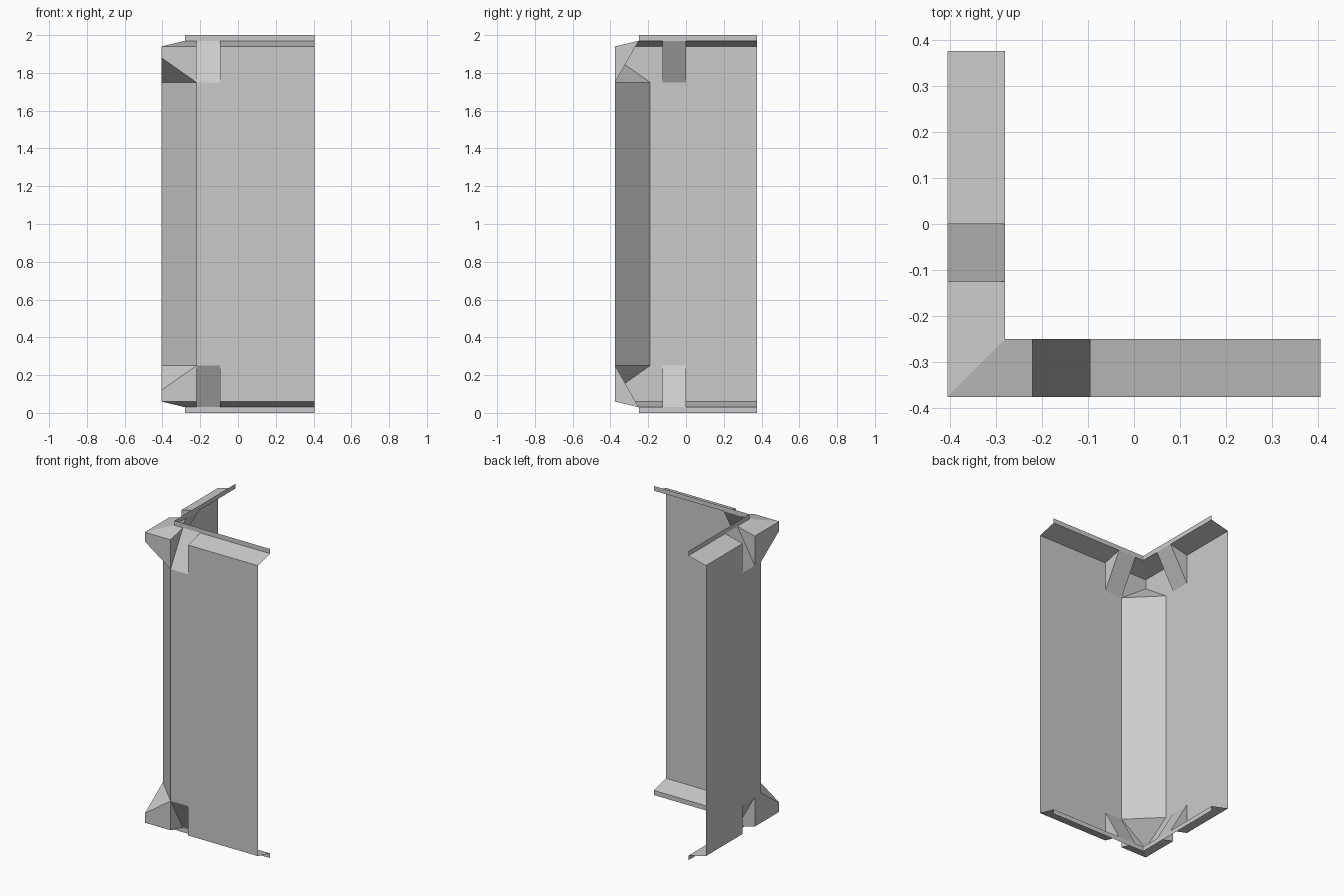
import bpy
import bmesh

cube = bpy.data.objects.get("Cube")
if cube:
    bpy.data.objects.remove(cube, do_unlink=True)

CORNER_X, CORNER_Y = -0.405, -0.375   # outer corner of the L-shaped wall
MID, TOP = 1.0, 2.0
PANEL, FLANGE = 1.94, 1.97            # panel top, inner edge of the flange
NOTCH, APEX = 1.75, 1.88              # notch foot, tip of the corner facet
DEPTH, CHAMFER = 0.125, 0.185

bm = bmesh.new()
cache = {}


def vert(x, y, z):
    key = (round(x, 4), round(y, 4), round(z, 4))
    if key not in cache:
        cache[key] = bm.verts.new(key)
    return cache[key]


def face(points):
    """Add a face to the upper half and its reflection to the lower half."""
    for flip in (False, True):
        loop = []
        for x, y, z in points:
            v = vert(x, y, TOP - z if flip else z)
            if v not in loop:
                loop.append(v)
        bm.faces.new(loop)


def arm(length, n0, n1, place):
    """One wall arm: s runs along it from the corner, d goes inward."""
    def add(*pts):
        face([place(*p) for p in pts])

    # main panel with the notch cut into its upper edge
    add((CHAMFER, 0, MID), (CHAMFER, 0, NOTCH), (n0, 0, NOTCH), (n1, 0, NOTCH),
        (n1, 0, PANEL), (length, 0, PANEL), (length, 0, MID))
    # cheek between the corner facet and the notch
    add((0, 0, APEX), (CHAMFER, 0, NOTCH), (n0, 0, NOTCH),
        (n0, 0, PANEL), (0, 0, PANEL))
    # sloped flange either side of the notch, mitred at the corner
    add((0, 0, PANEL), (n0, 0, PANEL), (n0, DEPTH, FLANGE), (DEPTH, DEPTH, FLANGE))
    add((n1, 0, PANEL), (length, 0, PANEL), (length, DEPTH, FLANGE), (n1, DEPTH, FLANGE))
    # notch ramp and its two side walls
    add((n0, 0, NOTCH), (n1, 0, NOTCH), (n1, DEPTH, FLANGE), (n0, DEPTH, FLANGE))
    for s in (n0, n1):
        add((s, 0, NOTCH), (s, 0, PANEL), (s, DEPTH, FLANGE))
    # upright lip along the inner edge of the flange
    add((DEPTH, DEPTH, FLANGE), (n0, DEPTH, FLANGE), (n1, DEPTH, FLANGE),
        (length, DEPTH, FLANGE), (length, DEPTH, TOP), (DEPTH, DEPTH, TOP))


def front(s, d, z):
    return CORNER_X + s, CORNER_Y + d, z


def side(s, d, z):
    return CORNER_X + d, CORNER_Y + s, z


arm(0.81, CHAMFER, 0.31, front)
arm(0.75, 0.25, 0.375, side)

# chamfered corner strip and the facet closing it
face([side(CHAMFER, 0, MID), front(CHAMFER, 0, MID),
      front(CHAMFER, 0, NOTCH), side(CHAMFER, 0, NOTCH)])
face([side(CHAMFER, 0, NOTCH), front(CHAMFER, 0, NOTCH), front(0, 0, APEX)])

# join the halves and face the sheet outward
seam = [e for e in bm.edges if all(abs(v.co.z - MID) < 0.001 for v in e.verts)]
bmesh.ops.dissolve_edges(bm, edges=seam, use_verts=True)
bmesh.ops.recalc_face_normals(bm, faces=bm.faces[:])
bm.normal_update()
largest = max(bm.faces, key=lambda f: f.calc_area())
if largest.normal.y > 0 or largest.normal.x > 0.5:
    bmesh.ops.reverse_faces(bm, faces=bm.faces[:])

mesh = bpy.data.meshes.new("corner_wall")
bm.to_mesh(mesh)
bm.free()

grey = bpy.data.materials.new("light_grey")
grey.use_nodes = True
colour = (0.6, 0.6, 0.6, 1.0)
grey.diffuse_color = colour
grey.node_tree.nodes["Principled BSDF"].inputs["Base Color"].default_value = colour
mesh.materials.append(grey)

wall = bpy.data.objects.new("corner_wall", mesh)
bpy.context.collection.objects.link(wall)
